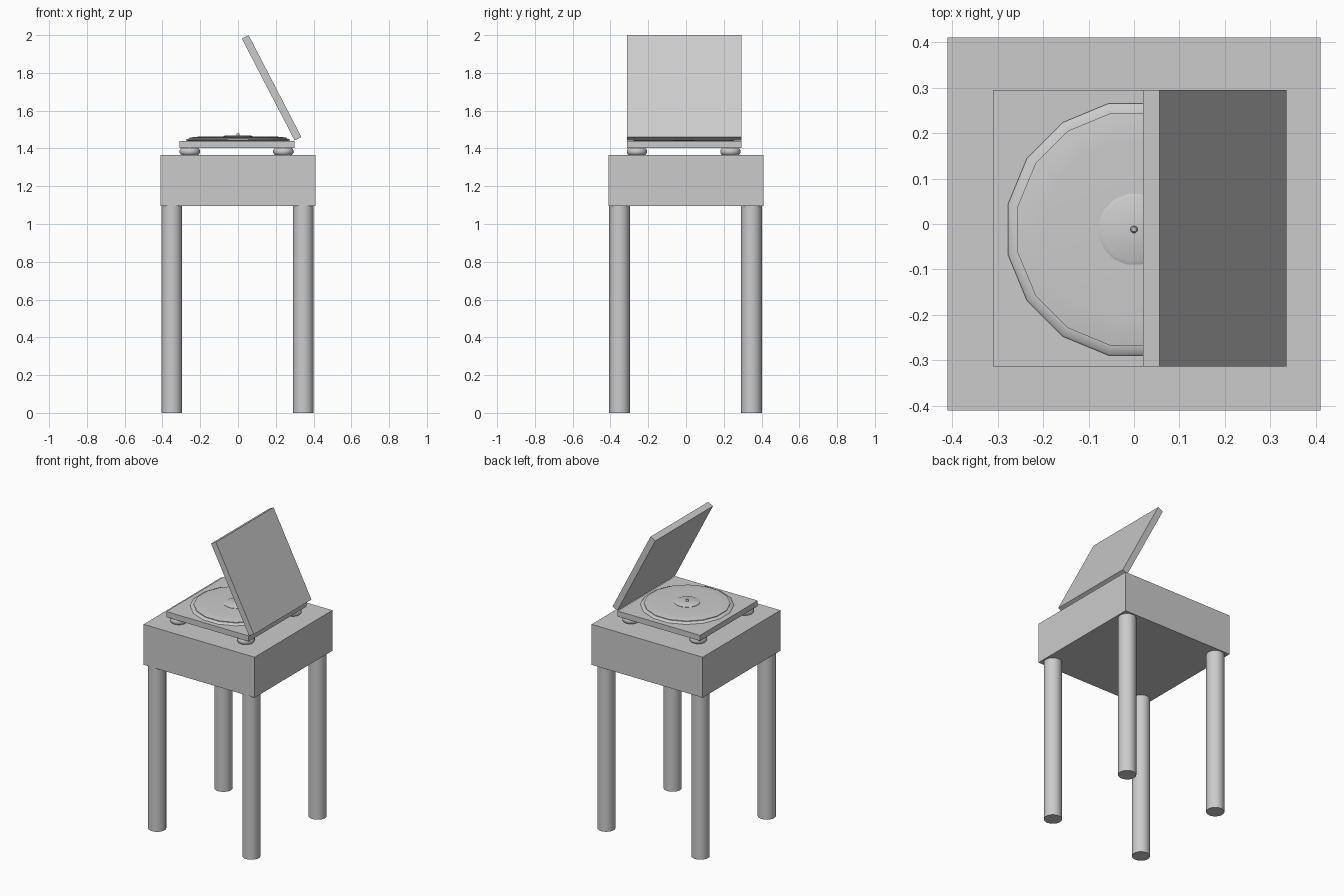
import bpy, bmesh, math
from mathutils import Matrix, Vector

cube = bpy.data.objects.get("Cube")
if cube:
    bpy.data.objects.remove(cube, do_unlink=True)

grey = bpy.data.materials.new("plain grey")
grey.use_nodes = True
colour = (0.6, 0.6, 0.6, 1)
grey.diffuse_color = colour
grey.node_tree.nodes["Principled BSDF"].inputs["Base Color"].default_value = colour


def finish(name, bm, smooth=None):
    bmesh.ops.recalc_face_normals(bm, faces=bm.faces)
    mesh = bpy.data.meshes.new(name)
    bm.to_mesh(mesh)
    bm.free()
    mesh.materials.append(grey)
    obj = bpy.data.objects.new(name, mesh)
    bpy.context.collection.objects.link(obj)
    if smooth:
        bpy.ops.object.select_all(action='DESELECT')
        obj.select_set(True)
        bpy.context.view_layer.objects.active = obj
        bpy.ops.object.shade_smooth_by_angle(angle=math.radians(smooth))
    return obj


def box(name, low, high, turn=0):
    low, high = Vector(low), Vector(high)
    bm = bmesh.new()
    place = Matrix.Translation((low + high) / 2) @ Matrix.Rotation(turn, 4, 'Y')
    bmesh.ops.create_cube(bm, size=1, matrix=place @ Matrix.Diagonal((*(high - low), 1)))
    return finish(name, bm)


def lathe(name, x, y, profile, sides, smooth=40):
    """Stack rings of (radius, z) and cap both ends."""
    bm = bmesh.new()
    rings = []
    for r, z in profile:
        angles = [(i + 0.5) * math.tau / sides for i in range(sides)]
        rings.append([bm.verts.new((x + r * math.cos(a), y + r * math.sin(a), z)) for a in angles])
    for a, b in zip(rings, rings[1:]):
        for i in range(sides):
            j = (i + 1) % sides
            bm.faces.new((a[i], a[j], b[j], b[i]))
    bm.faces.new(rings[0])
    bm.faces.new(rings[-1])
    return finish(name, bm, smooth)


# Table and its four legs
box("table_top", (-0.41, -0.41, 1.095), (0.41, 0.41, 1.365))
for side, x in (("right", -0.35), ("left", 0.345)):
    for end, y in (("front", -0.352), ("back", 0.347)):
        lathe(f"{end}_{side}_leg", x, y, [(0.055, 0), (0.055, 1.1)], 32)

# Player body on rounded feet
box("player_base", (-0.31, -0.313, 1.403), (0.298, 0.295, 1.44))
foot = [(0.036, 1.362), (0.048, 1.368), (0.054, 1.377), (0.054, 1.391), (0.048, 1.4), (0.036, 1.405)]
for side, x in (("right", -0.255), ("left", 0.24)):
    for end, y in (("front", -0.26), ("back", 0.235)):
        lathe(f"{end}_{side}_foot", x, y, foot, 24, 60)

# Platter, disc, label and spindle
lathe("platter", 0, -0.012, [(0.262, 1.438), (0.283, 1.444), (0.278, 1.449), (0.261, 1.453)], 16, 50)
lathe("disc", 0, -0.012, [(0.261, 1.45), (0.261, 1.457), (0.235, 1.461), (0.2, 1.463)], 16, 30)
lathe("label", 0, -0.012, [(0.079, 1.461), (0.079, 1.465), (0.07, 1.469)], 16, 50)
lathe("spindle", 0, -0.012, [(0.008, 1.46), (0.008, 1.478), (0.005, 1.482)], 16, 50)

# Open lid, hinged on the left edge and leaning over the disc
lid = box("lid", (-0.02, -0.313, -0.304), (0.02, 0.295, 0.304), math.radians(-27.4))
lid.location = (0.178, 0, 1.721)
